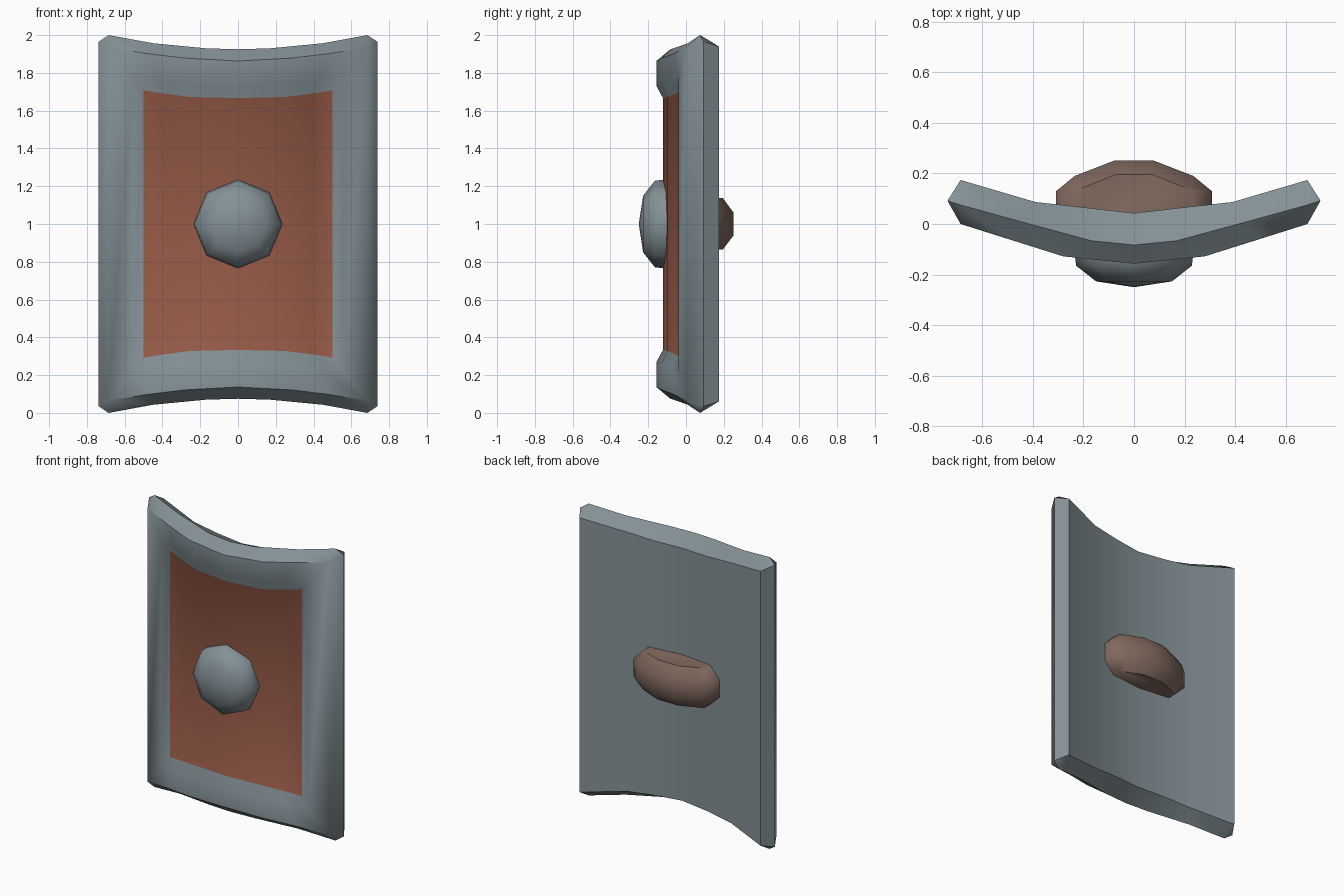
import bpy, bmesh, math

if "Cube" in bpy.data.objects:
    bpy.data.objects.remove(bpy.data.objects["Cube"])


def material(name, color):
    m = bpy.data.materials.new(name)
    m.diffuse_color = (*color, 1)
    m.use_nodes = True
    m.node_tree.nodes["Principled BSDF"].inputs["Base Color"].default_value = m.diffuse_color
    return m


steel = material("grey steel", (0.23, 0.283, 0.305))
red = material("rust red", (0.30, 0.102, 0.062))
brown = material("brown leather", (0.216, 0.141, 0.112))


def finish(name, bm, mats, angle):
    bmesh.ops.remove_doubles(bm, verts=bm.verts, dist=1e-5)
    bmesh.ops.recalc_face_normals(bm, faces=bm.faces)
    me = bpy.data.meshes.new(name)
    bm.to_mesh(me)
    bm.free()
    for m in mats:
        me.materials.append(m)
    ob = bpy.data.objects.new(name, me)
    bpy.context.collection.objects.link(ob)
    bpy.ops.object.select_all(action='DESELECT')
    ob.select_set(True)
    bpy.context.view_layer.objects.active = ob
    bpy.ops.object.shade_smooth_by_angle(angle=math.radians(angle))
    return ob


def bridge(bm, a, b, mat=0):
    n = len(a)
    for i in range(n):
        j = (i + 1) % n
        vs = []
        for v in (a[i], a[j], b[j], b[i]):
            if all((v.co - w.co).length > 1e-5 for w in vs):
                vs.append(v)
        if len(vs) > 2:
            bm.faces.new(vs).material_index = mat


# Curved shield: quarter outlines (x, y, height from middle), back to front
quarters = [
    [(0, .043, .865), (.2, .066, .872), (.39, .087, .889), (.686, .174, .94)],
    [(0, -.083, .925), (.17, -.066, .93), (.45, .01, .957), (.685, .075, 1.0), (.738, .092, .965)],
    [(0, -.157, .863), (.28, -.128, .878), (.48, -.065, .902), (.686, 0, .935)],
    [(0, -.157, .732), (.28, -.128, .738), (.42, -.084, .757), (.555, -.041, .78)],
    [(0, -.122, .667), (.25, -.098, .672), (.39, -.057, .69), (.5, -.022, .708)],
]
bm = bmesh.new()
rings = []
for q in quarters:
    if len(q) == 4:
        q = q + [q[3]]
    pts = [(x, y, 1 + h) for x, y, h in q]
    pts += [(x, y, 1 - h) for x, y, h in reversed(q)]
    pts += [(-x, y, 1 - h) for x, y, h in q[1:]]
    pts += [(-x, y, 1 + h) for x, y, h in reversed(q[1:])]
    rings.append([bm.verts.new(p) for p in pts])
for a, b in zip(rings, rings[1:]):
    bridge(bm, a, b)
# Back and front panel filled with upright strips
for ring, mat in ((rings[0], 0), (rings[-1], 1)):
    top = [ring[k] for k in (14, 15, 16, 17, 0, 1, 2, 3)]
    low = [ring[k] for k in (13, 12, 11, 10, 9, 8, 7, 6)]
    top[0], low[0] = ring[14], ring[13]
    top = [ring[15], ring[16], ring[17], ring[0], ring[1], ring[2], ring[3]]
    low = [ring[12], ring[11], ring[10], ring[9], ring[8], ring[7], ring[6]]
    for i in range(6):
        bm.faces.new((top[i], top[i + 1], low[i + 1], low[i])).material_index = mat
finish("shield_body", bm, [steel, red], 47)

# Eight-sided boss
bm = bmesh.new()
prev = None
for r, y in ((.235, -.08), (.235, -.115), (.229, -.165), (.15, -.227)):
    ring = [bm.verts.new((r * math.sin(k * math.pi / 4), y, 1 + r * math.cos(k * math.pi / 4)))
            for k in range(8)]
    if prev:
        bridge(bm, prev, ring)
    else:
        bm.faces.new(ring)
    prev = ring
tip = bm.verts.new((0, -.25, 1))
for i in range(8):
    bm.faces.new((prev[i], prev[(i + 1) % 8], tip))
finish("boss", bm, [steel], 47)

# Rounded hand grip on the back
outer = [(.308, .03), (.308, .13), (.235, .19), (.075, .252)]
inner = [(.232, .03), (.232, .13), (.19, .148), (.075, .195)]
bm = bmesh.new()
rings = []
for prof, z in ((inner, .865), (outer, .94), (outer, 1.06), (inner, 1.137)):
    pts = prof + [(-x, y) for x, y in reversed(prof)]
    rings.append([bm.verts.new((x, y, z)) for x, y in pts])
for a, b in zip(rings, rings[1:]):
    bridge(bm, a, b)
bm.faces.new(rings[0])
bm.faces.new(rings[-1])
finish("hand_grip", bm, [brown], 50)
